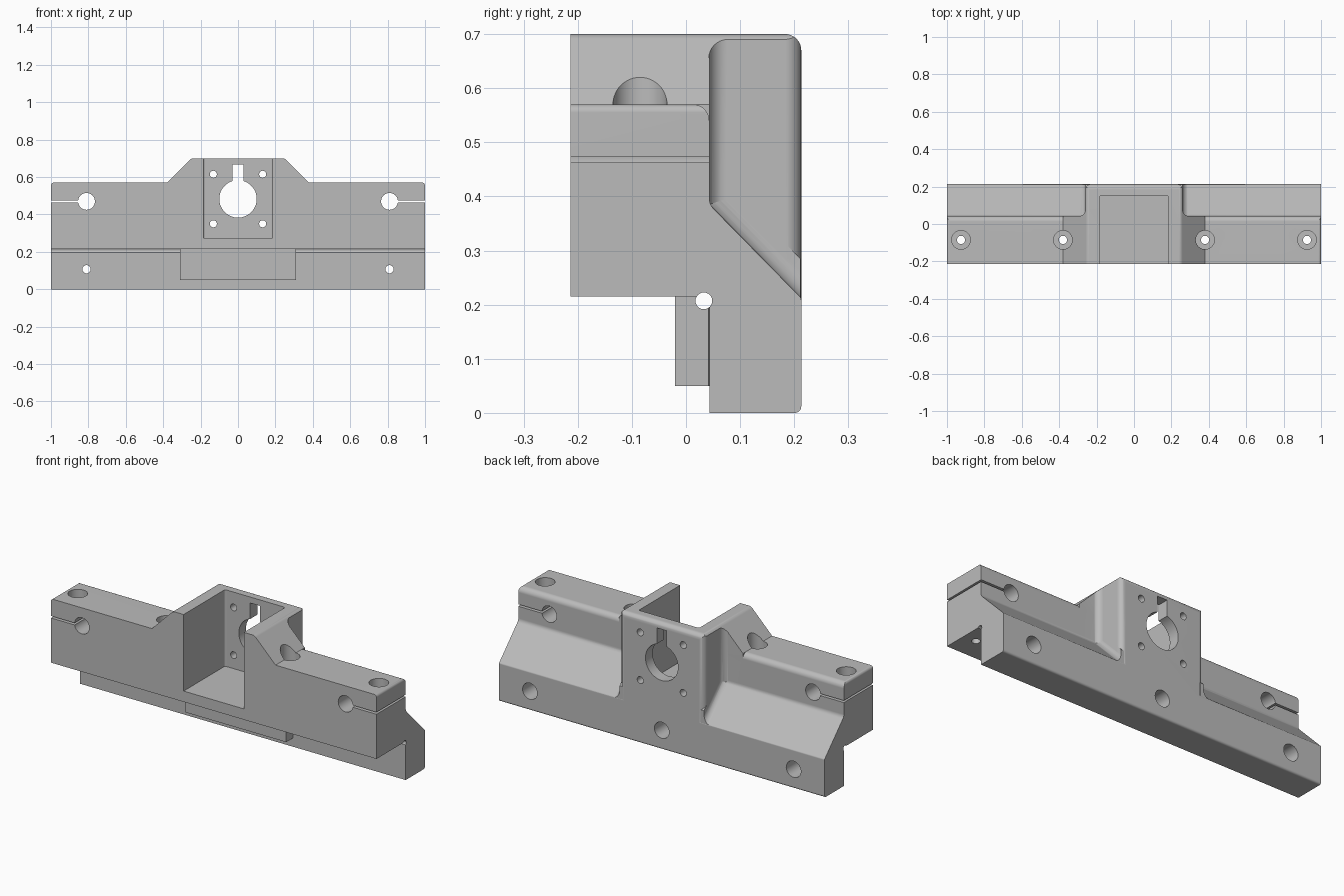
import bpy
import bmesh
import math
from mathutils import Vector

if "Cube" in bpy.data.objects:
    bpy.data.objects.remove(bpy.data.objects["Cube"], do_unlink=True)

# Ways to place a 2D section (a, b) swept over distance d
def along_x(a, b, d): return (d, a, b)
def along_y(a, b, d): return (a, d, b)
def along_z(a, b, d): return (a, b, d)


def rounded(corners, steps=8):
    """Turn (a, b, radius) corners into an outline with arcs at the corners."""
    out = []
    for i, (a, b, r) in enumerate(corners):
        p = Vector((a, b))
        if r == 0:
            out.append(p)
            continue
        u = (Vector(corners[i - 1][:2]) - p).normalized()
        v = (Vector(corners[(i + 1) % len(corners)][:2]) - p).normalized()
        half = u.angle(v) / 2
        centre = p + (u + v).normalized() * (r / math.sin(half))
        start = p + u * (r / math.tan(half)) - centre
        end = p + v * (r / math.tan(half)) - centre
        sweep = math.pi - 2 * half
        for k in range(steps + 1):
            t = k / steps
            out.append(centre + (start * math.sin((1 - t) * sweep)
                                 + end * math.sin(t * sweep)) / math.sin(sweep))
    return out


def prism(name, outline, place, lo, hi):
    bm = bmesh.new()
    low = [bm.verts.new(place(p[0], p[1], lo)) for p in outline]
    high = [bm.verts.new(place(p[0], p[1], hi)) for p in outline]
    bm.faces.new(low)
    bm.faces.new(high)
    n = len(outline)
    for i in range(n):
        j = (i + 1) % n
        bm.faces.new((low[i], low[j], high[j], high[i]))
    bmesh.ops.recalc_face_normals(bm, faces=bm.faces)
    mesh = bpy.data.meshes.new(name)
    bm.to_mesh(mesh)
    bm.free()
    obj = bpy.data.objects.new(name, mesh)
    bpy.context.collection.objects.link(obj)
    return obj


def rod(a, b, r, place, lo, hi, sides=48):
    ring = [(a + r * math.cos(math.tau * k / sides),
             b + r * math.sin(math.tau * k / sides)) for k in range(sides)]
    return prism("hole_cutter", ring, place, lo, hi)


def block(a0, a1, b0, b1, place, lo, hi):
    return prism("block_cutter", [(a0, b0), (a1, b0), (a1, b1), (a0, b1)], place, lo, hi)


def combine(target, other, operation):
    mod = target.modifiers.new("combine", 'BOOLEAN')
    mod.operation = operation
    mod.solver = 'EXACT'
    mod.object = other
    with bpy.context.temp_override(object=target, active_object=target):
        bpy.ops.object.modifier_apply(modifier=mod.name)
    bpy.data.objects.remove(other, do_unlink=True)


def mirrored(half):
    return half + [(-a, b, r) for a, b, r in reversed(half)]


BACK, STEP, TOP, DECK = 0.213, 0.043, 0.70, 0.57

# Long body: stepped section swept across the width
body = prism("bracket_body", rounded([
    (-BACK, 0.215, 0), (STEP, 0.215, 0), (STEP, 0, 0), (BACK, 0, 0.012),
    (BACK, 0.212, 0.01), (STEP, 0.385, 0.03), (STEP, DECK, 0.03), (-BACK, DECK, 0)]),
    along_x, -1.05, 1.05)

# Raised shoulders either side of the pocket
combine(body, prism("shoulders", rounded([
    (-BACK, 0.3, 0), (STEP, 0.3, 0), (STEP, TOP, 0.045), (-BACK, TOP, 0)]),
    along_x, -0.38, 0.38), 'UNION')

# Rear tower with rounded corners and flared roots
tower = prism("tower", rounded(mirrored([
    (0.31, -0.02, 0), (0.31, STEP - 0.001, 0),
    (0.26, STEP - 0.001, 0.035), (0.26, BACK, 0.03)])), along_z, 0.05, TOP)
combine(tower, prism("tower_round", rounded([
    (-0.1, 0.02, 0), (BACK, 0.02, 0), (BACK, TOP, 0.03), (-0.1, TOP, 0)]),
    along_x, -0.5, 0.5), 'INTERSECT')
combine(body, tower, 'UNION')

# Fillets where the sloping ledge meets the tower
slope = Vector((0, 0.170, -0.173)).normalized()
normal = Vector((0, 0.173, 0.170)).normalized()
for side in (-1, 1):
    def on_slope(a, b, d):
        return Vector((side * a, STEP, 0.385)) + normal * b + slope * d
    root = prism("ledge_fillet", rounded([
        (0.24, -0.03, 0), (0.31, -0.03, 0), (0.31, -0.001, 0),
        (0.2595, -0.001, 0.035), (0.2595, 0.05, 0), (0.24, 0.05, 0)]),
        on_slope, -0.01, 0.3)
    combine(root, block(-0.1, BACK - 0.001, 0.1, 0.6, along_x, -0.5, 0.5), 'INTERSECT')
    combine(body, root, 'UNION')

# Trim to the front outline
combine(body, prism("outline", rounded(mirrored([
    (1, -0.1, 0), (1, DECK, 0.015), (0.38, DECK, 0), (0.25, TOP, 0.03)])),
    along_y, -0.4, 0.4), 'INTERSECT')

cuts = [
    # Pocket open to the front and top
    prism("pocket", rounded([(-0.185, -0.4, 0), (0.185, -0.4, 0),
                             (0.185, 0.15, 0.01), (-0.185, 0.15, 0.01)]),
          along_z, 0.275, 0.9),
    # Shaft hole with keyway
    rod(0, 0.483, 0.1, along_y, 0.1, 0.4, 64),
    block(-0.03, 0.03, 0.5, 0.667, along_y, 0.1, 0.4),
    # Relief groove in the inner corner
    rod(0.033, 0.207, 0.0155, along_x, -1.2, 1.2, 24),
]
# Mounting holes around the shaft
for x in (-0.132, 0.132):
    for z in (0.35, 0.615):
        cuts.append(rod(x, z, 0.019, along_y, 0.1, 0.4, 24))
# Lower bolt holes, counterbored from the back
for x in (-0.81, 0, 0.81):
    cuts.append(rod(x, 0.107, 0.022, along_y, 0, 0.4, 24))
    cuts.append(rod(x, 0.107, 0.045, along_y, 0.1, 0.4))
for side in (-1, 1):
    # Clamp bores with their slits
    cuts.append(rod(side * 0.81, 0.47, 0.045, along_y, -0.4, 0.4))
    inner, outer = sorted((side * 0.81, side * 1.2))
    cuts.append(block(inner, outer, 0.463, 0.474, along_y, -0.4, 0.4))
    # Vertical bolt holes, counterbored from the top
    for x in (0.38, 0.925):
        cuts.append(rod(side * x, -0.085, 0.022, along_z, 0.1, 0.9, 24))
        cuts.append(rod(side * x, -0.085, 0.05, along_z, 0.52, 0.9))
for cut in cuts:
    combine(body, cut, 'DIFFERENCE')

# Colour
grey = bpy.data.materials.new("plain grey")
grey.use_nodes = True
colour = (0.5, 0.5, 0.5, 1)
grey.diffuse_color = colour
grey.node_tree.nodes["Principled BSDF"].inputs["Base Color"].default_value = colour
body.data.materials.clear()
body.data.materials.append(grey)
for face in body.data.polygons:
    face.material_index = 0

# Smooth rounds, crisp edges, flat planes
bpy.ops.object.select_all(action='DESELECT')
body.select_set(True)
bpy.context.view_layer.objects.active = body
bpy.ops.object.shade_smooth_by_angle(angle=math.radians(25))
weighted = body.modifiers.new("even_normals", 'WEIGHTED_NORMAL')
weighted.keep_sharp = True
